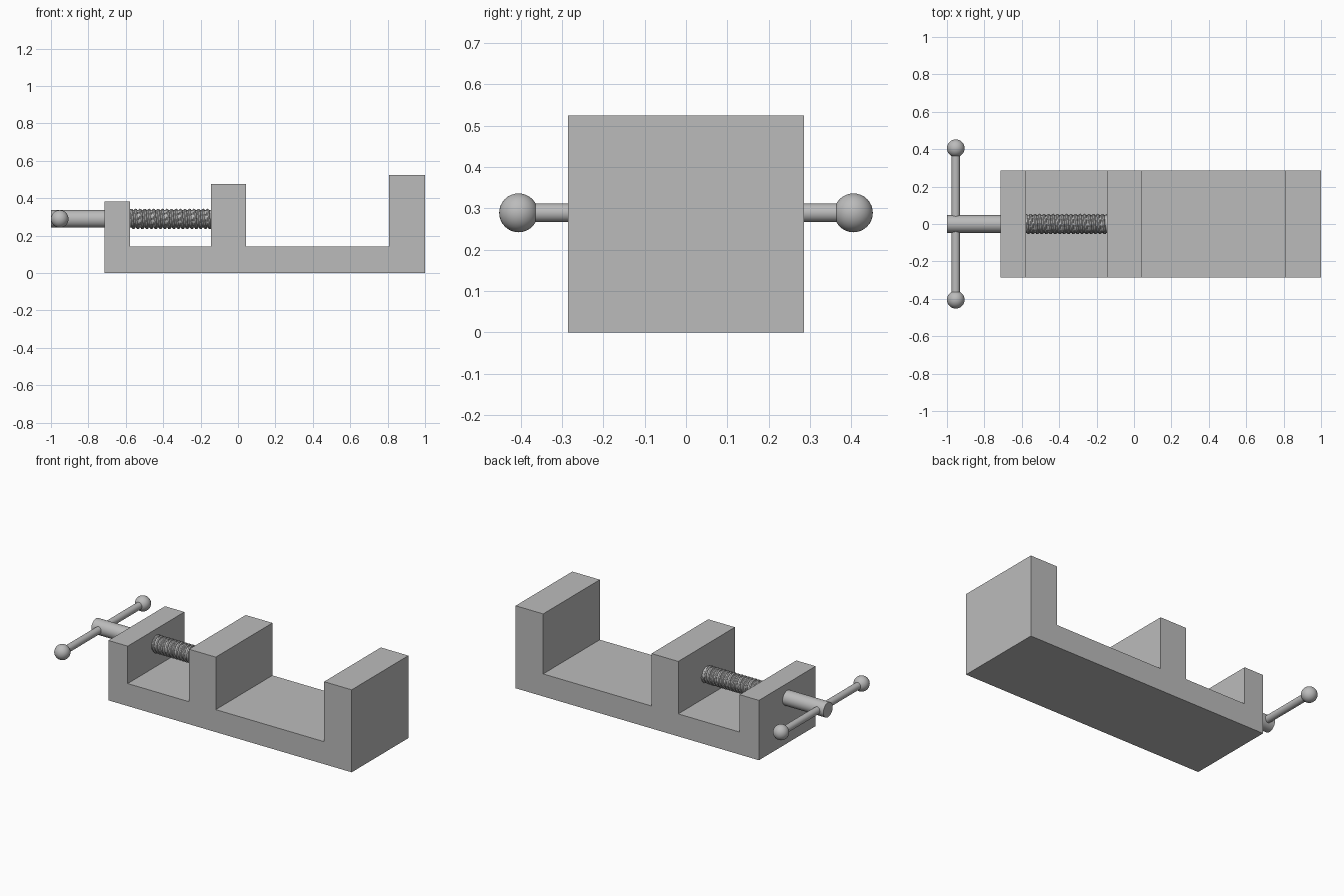
import bpy, bmesh, math
from mathutils import Vector

if "Cube" in bpy.data.objects:
    bpy.data.objects.remove(bpy.data.objects["Cube"])

grey = bpy.data.materials.new("steel grey")
grey.diffuse_color = (0.5, 0.5, 0.5, 1)
grey.use_nodes = True
grey.node_tree.nodes["Principled BSDF"].inputs["Base Color"].default_value = grey.diffuse_color

AXIS_Z = 0.289    # height of the screw axis
HANDLE_X = -0.953


def finish(obj, name, smooth=True):
    obj.name = name
    obj.data.materials.append(grey)
    if smooth:
        bpy.ops.object.select_all(action='DESELECT')
        obj.select_set(True)
        bpy.context.view_layer.objects.active = obj
        bpy.ops.object.shade_smooth_by_angle(angle=math.radians(40))
    return obj


def rod(name, start, end, radius, sides=48):
    a, b = Vector(start), Vector(end)
    bpy.ops.mesh.primitive_cylinder_add(vertices=sides, radius=radius,
                                        depth=(b - a).length, location=(a + b) / 2)
    obj = bpy.context.object
    obj.rotation_euler = (b - a).to_track_quat('Z', 'Y').to_euler()
    return finish(obj, name)


# Vise body: side profile with three upright jaws, extruded across y
profile = [(-0.713, 0), (1, 0), (1, 0.525), (0.806, 0.525), (0.806, 0.143),
           (0.043, 0.143), (0.043, 0.477), (-0.145, 0.477), (-0.145, 0.143),
           (-0.577, 0.143), (-0.577, 0.381), (-0.713, 0.381)]
bm = bmesh.new()
face = bm.faces.new([bm.verts.new((x, -0.285, z)) for x, z in profile])
ext = bmesh.ops.extrude_face_region(bm, geom=[face])
bmesh.ops.translate(bm, vec=(0, 0.57, 0),
                    verts=[v for v in ext["geom"] if isinstance(v, bmesh.types.BMVert)])
bmesh.ops.recalc_face_normals(bm, faces=bm.faces)
mesh = bpy.data.meshes.new("vise_body")
bm.to_mesh(mesh)
bm.free()
body = bpy.data.objects.new("vise_body", mesh)
bpy.context.collection.objects.link(body)
finish(body, "vise_body", smooth=False)

# Screw shaft
rod("screw_shaft", (-1, 0, AXIS_Z), (-0.14, 0, AXIS_Z), 0.047)

# Screw thread: round wire wound around the shaft
turns, steps = 18, 28
x0, x1 = -0.577, -0.145
curve = bpy.data.curves.new("screw_thread", 'CURVE')
curve.dimensions = '3D'
curve.bevel_depth = 0.009
curve.bevel_resolution = 2
curve.use_fill_caps = True
spline = curve.splines.new('POLY')
count = turns * steps
spline.points.add(count)
for i, p in enumerate(spline.points):
    a = 2 * math.pi * i / steps
    p.co = (x0 + (x1 - x0) * i / count, 0.046 * math.cos(a),
            AXIS_Z + 0.046 * math.sin(a), 1)
thread = bpy.data.objects.new("screw_thread", curve)
bpy.context.collection.objects.link(thread)
bpy.context.view_layer.objects.active = thread
thread.select_set(True)
bpy.ops.object.select_all(action='DESELECT')
thread.select_set(True)
bpy.ops.object.convert(target='MESH')
finish(bpy.context.object, "screw_thread")

# Handle bar with a ball on each end
rod("handle_bar", (HANDLE_X, -0.4, AXIS_Z), (HANDLE_X, 0.4, AXIS_Z), 0.0225, 32)
for side, name in ((-1, "front_handle_ball"), (1, "back_handle_ball")):
    bpy.ops.mesh.primitive_uv_sphere_add(segments=32, ring_count=16, radius=0.047,
                                         location=(HANDLE_X, side * 0.405, AXIS_Z))
    finish(bpy.context.object, name)
